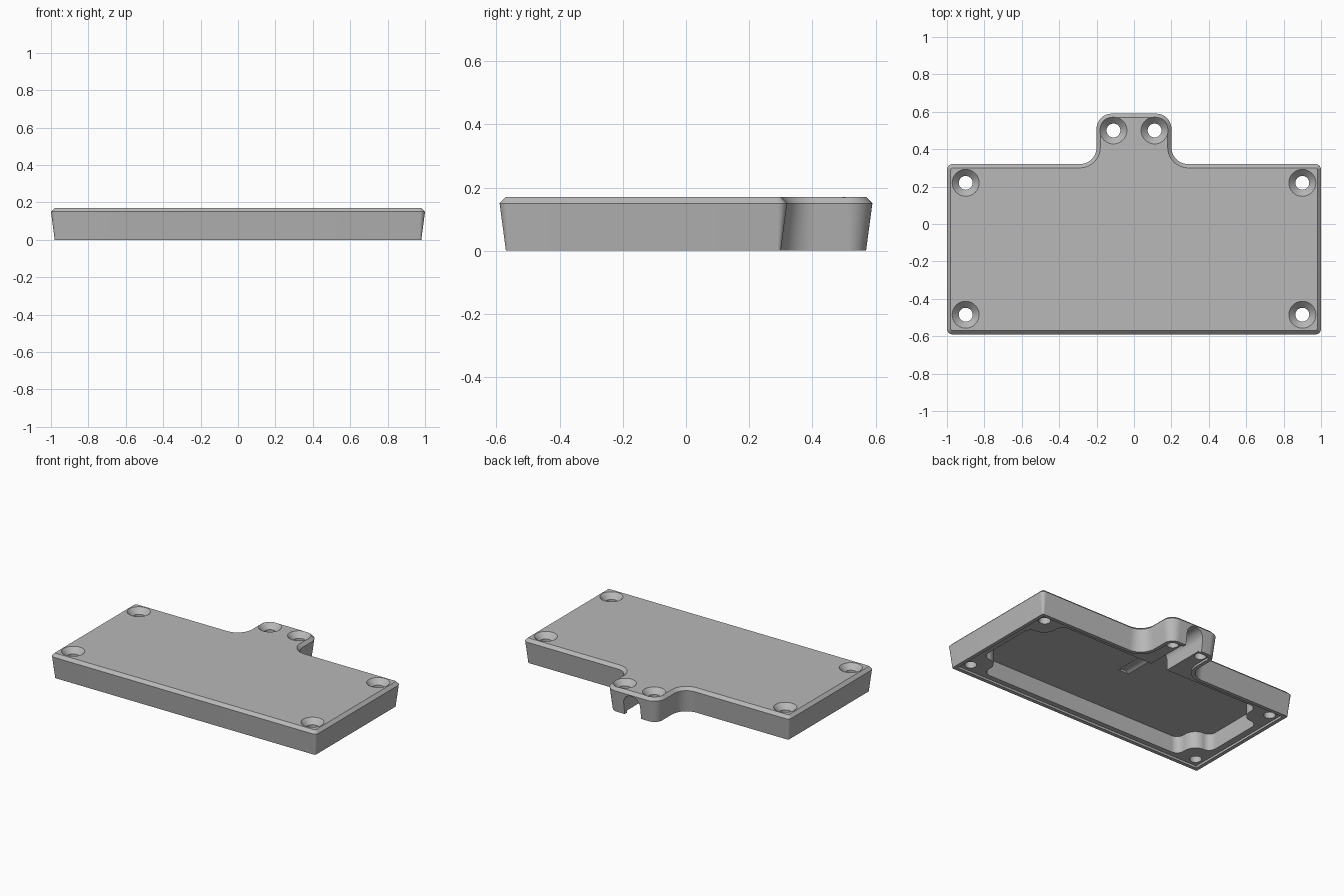
import bpy, bmesh
from math import sin, cos, pi, radians
from mathutils import Vector

if "Cube" in bpy.data.objects:
    bpy.data.objects.remove(bpy.data.objects["Cube"], do_unlink=True)

grey = bpy.data.materials.new("plain_grey")
grey.use_nodes = True
grey.diffuse_color = (0.48, 0.48, 0.48, 1)
grey.node_tree.nodes["Principled BSDF"].inputs["Base Color"].default_value = (0.48, 0.48, 0.48, 1)


def outline(corners, z, inset=0.0, steps=10):
    """Right-angled counter-clockwise outline with rounded corners, moved inward by inset."""
    ring = []
    for i, (x, y, r) in enumerate(corners):
        p = Vector((x, y))
        a = (p - Vector(corners[i - 1][:2])).normalized()
        b = (Vector(corners[(i + 1) % len(corners)][:2]) - p).normalized()
        convex = a.cross(b) > 0
        r = max(r - inset if convex else r + inset, 0.004)
        p += inset * Vector((-a.y - b.y, a.x + b.x))
        c = p + (b - a) * r
        for k in range(steps + 1):
            t = k / steps * pi / 2
            q = c - b * r * cos(t) + a * r * sin(t)
            ring.append((q.x, q.y, z))
    return ring


def mirrored(half):
    """Complete a symmetric outline from its +x half, given front to back."""
    return half + [(-x, y, r) for x, y, r in reversed(half)]


def circle(x, y, z, r, n=40):
    return [(x + r * cos(2 * pi * k / n), y + r * sin(2 * pi * k / n), z) for k in range(n)]


def loft(name, rings):
    """Closed solid through rings of equal point count."""
    bm = bmesh.new()
    loops = [[bm.verts.new(p) for p in ring] for ring in rings]
    n = len(loops[0])
    for lo, hi in zip(loops, loops[1:]):
        for i in range(n):
            j = (i + 1) % n
            bm.faces.new((lo[i], lo[j], hi[j], hi[i]))
    bm.faces.new(loops[0][::-1])
    bm.faces.new(loops[-1])
    bmesh.ops.recalc_face_normals(bm, faces=bm.faces)
    mesh = bpy.data.meshes.new(name)
    bm.to_mesh(mesh)
    bm.free()
    mesh.materials.append(grey)
    ob = bpy.data.objects.new(name, mesh)
    bpy.context.collection.objects.link(ob)
    return ob


def activate(ob):
    bpy.ops.object.select_all(action='DESELECT')
    ob.select_set(True)
    bpy.context.view_layer.objects.active = ob


def cut(body, cutter):
    cutter.hide_render = True
    activate(body)
    mod = body.modifiers.new("cut", 'BOOLEAN')
    mod.operation = 'DIFFERENCE'
    mod.solver = 'EXACT'
    mod.object = cutter
    bpy.ops.object.modifier_apply(modifier=mod.name)
    bpy.data.objects.remove(cutter, do_unlink=True)


# Cover body: tapered walls, chamfered top edge, tab at the back
plan = mirrored([(1.0, -0.59, 0.03), (1.0, 0.32, 0.03), (0.2, 0.32, 0.09), (0.2, 0.59, 0.08)])
cover = loft("cover", [outline(plan, 0, 0.02), outline(plan, 0.15), outline(plan, 0.17, 0.02)])

# Shallow seat inside the bottom lip
cut(cover, loft("seat_cutter", [outline(plan, -0.02, 0.045), outline(plan, 0.015, 0.045)]))

# Main cavity, leaving rounded screw bosses in the corners
pocket = mirrored([(0.78, -0.51, 0.05), (0.78, -0.36, 0.08), (0.91, -0.36, 0.05),
                   (0.91, 0.09, 0.05), (0.78, 0.09, 0.08), (0.78, 0.24, 0.05)])
cut(cover, loft("cavity_cutter", [outline(pocket, -0.02), outline(pocket, 0.13)]))

# Arched cable channel through the tab and into the cavity roof
R = 0.062
arch = [(R * cos(pi * k / 24), 0.082 + R * sin(pi * k / 24)) for k in range(25)]
arch += [(-R, -0.02), (R, -0.02)]
cut(cover, loft("channel_cutter", [[(x, y, z) for x, z in arch] for y in (-0.1, 0.7)]))

# Countersunk screw holes
for x, y in ((0.9, -0.485), (0.9, 0.22), (0.11, 0.5)):
    for side in (-1, 1):
        profile = ((-0.02, 0.037), (0.135, 0.037), (0.17, 0.072), (0.2, 0.072))
        cut(cover, loft("hole_cutter", [circle(side * x, y, z, r) for z, r in profile]))

activate(cover)
bpy.ops.object.shade_smooth_by_angle(angle=radians(30))
